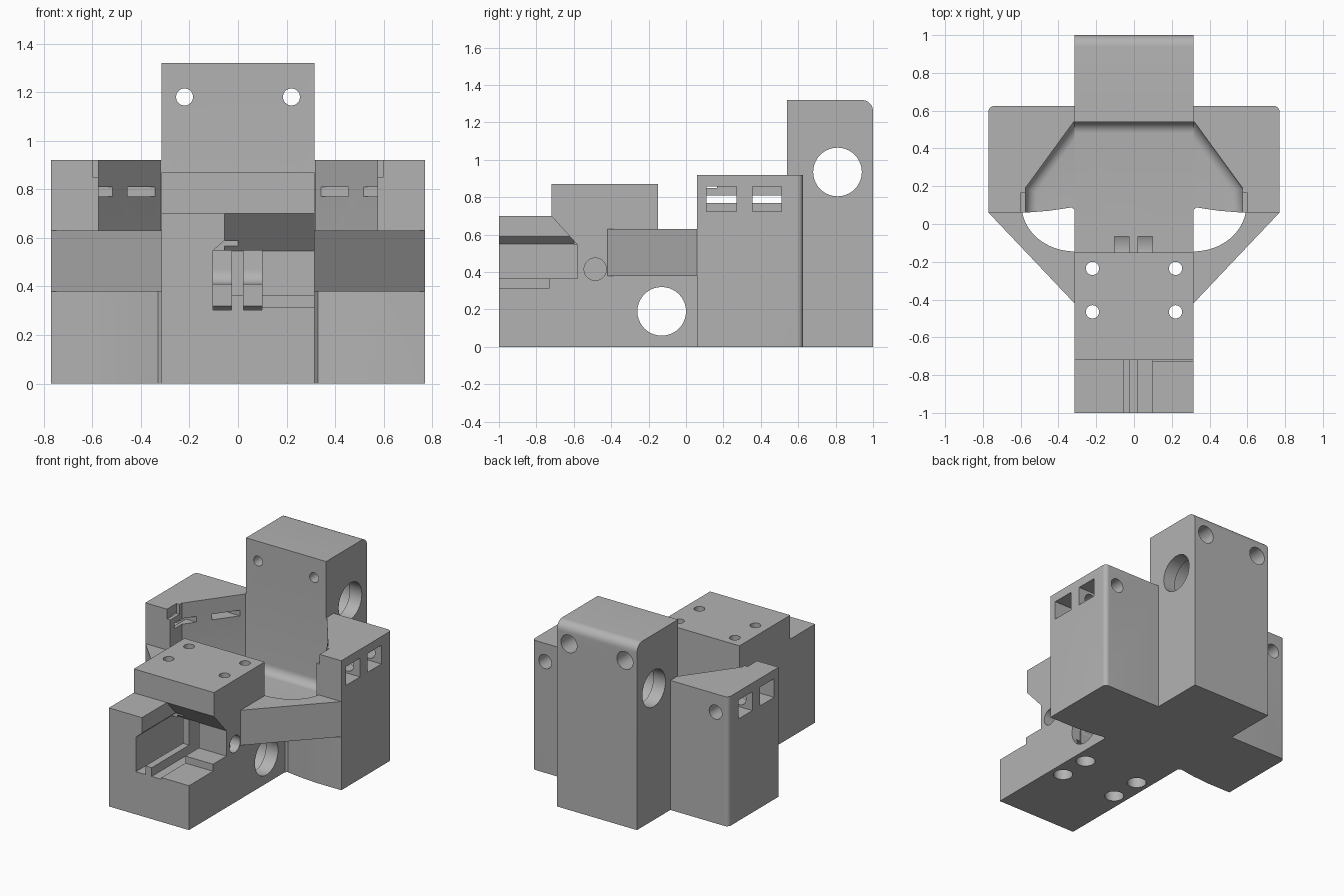
import bpy, bmesh
from math import sin, cos, pi, radians
from mathutils import Vector

cube = bpy.data.objects.get("Cube")
if cube:
    bpy.data.objects.remove(cube)

grey = bpy.data.materials.new("plain grey")
grey.use_nodes = True
GREY = (0.45, 0.45, 0.45, 1)
grey.diffuse_color = GREY
grey.node_tree.nodes["Principled BSDF"].inputs["Base Color"].default_value = GREY

# How a profile point (u, v) and depth w map into space for each extrusion axis
PLACE = {"x": lambda u, v, w: Vector((w, u, v)),
         "y": lambda u, v, w: Vector((u, w, v)),
         "z": lambda u, v, w: Vector((u, v, w))}


def prism(name, points, axis, start, end, bottom_bevel=0):
    bm = bmesh.new()
    place = PLACE[axis]
    face = bm.faces.new([bm.verts.new(place(u, v, start)) for u, v in points])
    rim = list(face.edges)
    out = bmesh.ops.extrude_face_region(bm, geom=[face], use_keep_orig=True)
    moved = [g for g in out["geom"] if isinstance(g, bmesh.types.BMVert)]
    bmesh.ops.translate(bm, verts=moved, vec=place(0, 0, end - start))
    bmesh.ops.recalc_face_normals(bm, faces=bm.faces)
    if bottom_bevel:
        bmesh.ops.bevel(bm, geom=rim, offset=bottom_bevel, segments=6,
                        profile=0.5, affect="EDGES")
    mesh = bpy.data.meshes.new(name)
    bm.to_mesh(mesh)
    bm.free()
    mesh.materials.append(grey)
    obj = bpy.data.objects.new(name, mesh)
    bpy.context.collection.objects.link(obj)
    return obj


def arc(cu, cv, ru, rv, a, b, n=8):
    angles = [radians(a + (b - a) * i / n) for i in range(n + 1)]
    return [(cu + ru * cos(t), cv + rv * sin(t)) for t in angles]


def bore(u, v, r, axis, start, end):
    return prism("bore_cutter", arc(u, v, r, r, 0, 360, 40)[:-1], axis, start, end)


def box(x0, x1, y0, y1, z0, z1):
    return prism("box_cutter", [(x0, y0), (x1, y0), (x1, y1), (x0, y1)], "z", z0, z1)


def bake(obj):
    graph = bpy.context.evaluated_depsgraph_get()
    mesh = bpy.data.meshes.new_from_object(obj.evaluated_get(graph))
    obj.modifiers.clear()
    obj.data = mesh


def cut(obj, cutters):
    for cutter in cutters:
        cutter.hide_render = True
        mod = obj.modifiers.new("cut", "BOOLEAN")
        mod.operation = "DIFFERENCE"
        mod.solver = "EXACT"
        mod.object = cutter
    bake(obj)
    for cutter in cutters:
        bpy.data.objects.remove(cutter)


def mirror(obj):
    obj.modifiers.new("mirror", "MIRROR").use_clip = False
    bake(obj)


# Central body: front arm, raised clamp block, floor and rear tower
HALF, FLOOR = 0.315, 0.41
profile = [(-1, 0), (1, 0)]
profile += arc(0.94, 1.26, 0.06, 0.06, 0, 90)
profile += [(0.54, 1.32)]
profile += arc(0.48, FLOOR + 0.06, 0.06, 0.06, 0, -90)
profile += [(-0.15, FLOOR), (-0.15, 0.87), (-0.72, 0.87), (-0.72, 0.7), (-1, 0.7)]
body = prism("central_body", profile, "x", -HALF, HALF)

# Rod bores with a wider middle
cutters = []
for y, z in ((-0.13, 0.19), (0.81, 0.935)):
    cutters += [bore(y, z, 0.13, "x", -0.5, 0.5), bore(y, z, 0.145, "x", -0.22, 0.22)]

# Screw holes with counterbores
for x in (-0.22, 0.22):
    cutters += [bore(x, 1.18, 0.035, "y", 0.4, 1.1), bore(x, 1.18, 0.063, "y", 0.85, 1.1)]
    for y in (-0.235, -0.465):
        cutters += [bore(x, y, 0.035, "z", -0.1, 1), bore(x, y, 0.063, "z", -0.1, 0.15)]

# Front pocket, open to the front and one side
overhang = [(-1.1, 0.365), (-0.58, 0.365), (-0.58, 0.545), (-0.72, 0.7),
            (-0.72, 0.8), (-1.1, 0.8)]
side_wall = [(-0.1, 0.365), (-0.1, 0.55), (-0.055, 0.59), (0, 0.59), (0, 0.365)]
cutters += [prism("pocket_cutter", overhang, "x", -0.055, 0.4),
            prism("wall_cutter", side_wall, "y", -1.1, -0.6),
            box(0.09, 0.4, -1.1, -0.73, 0.315, 0.4)]

# Belt slots through the block and the cross pin hole
for x0, x1 in ((-0.103, -0.027), (0.022, 0.098)):
    cutters.append(box(x0, x1, -1.1, -0.065, 0.303, 0.548))
cutters += [bore(-0.485, 0.415, 0.06, "x", 0.12, 0.5),
            bore(-0.485, 0.415, 0.06, "x", -0.5, -0.15)]
cut(body, cutters)

# Side wings with rounded rear corners
outline = [(HALF, 0.075), (0.33, 0.088), (0.38, 0.08), (0.45, 0.07), (0.575, 0.06),
           (0.77, 0.06)]
outline += arc(0.74, 0.595, 0.03, 0.03, 0, 90)
outline += [(HALF, 0.625)]
wings = prism("side_wings", outline, "z", 0, 0.92)

# Hollow with diagonal inner walls and a rounded floor edge
hollow = [(-0.575, -0.3), (0.575, -0.3), (0.575, 0.19), (0.32, 0.54),
          (-0.32, 0.54), (-0.575, 0.19)]
cutters = [prism("hollow_cutter", hollow, "z", FLOOR, 1.5, 0.06),
           box(0.5, 0.6, 0, 0.165, 0.85, 1),
           bore(0.67, 0.79, 0.05, "y", 0.12, 0.8)]
# Belt windows narrowing to slots
for y0, y1 in ((0.11, 0.27), (0.355, 0.51)):
    cutters += [box(0.6, 0.9, y0, y1, 0.725, 0.858),
                box(0.2, 0.9, y0, y1, 0.77, 0.81)]
cut(wings, cutters)
mirror(wings)

# Braces from the arm to the wings, hollowed by an elliptical edge
brace = [(HALF, -0.42), (0.77, 0.06)]
brace += arc(HALF, 0.1, 0.28, 0.245, -9.5, -90, 20)
braces = prism("side_braces", brace, "z", 0.38, 0.63)
mirror(braces)

# Smooth curved walls, keeping edges sharp
for obj in (body, wings, braces):
    bpy.ops.object.select_all(action="DESELECT")
    obj.select_set(True)
    bpy.context.view_layer.objects.active = obj
    bpy.ops.object.shade_smooth_by_angle(angle=radians(30))
